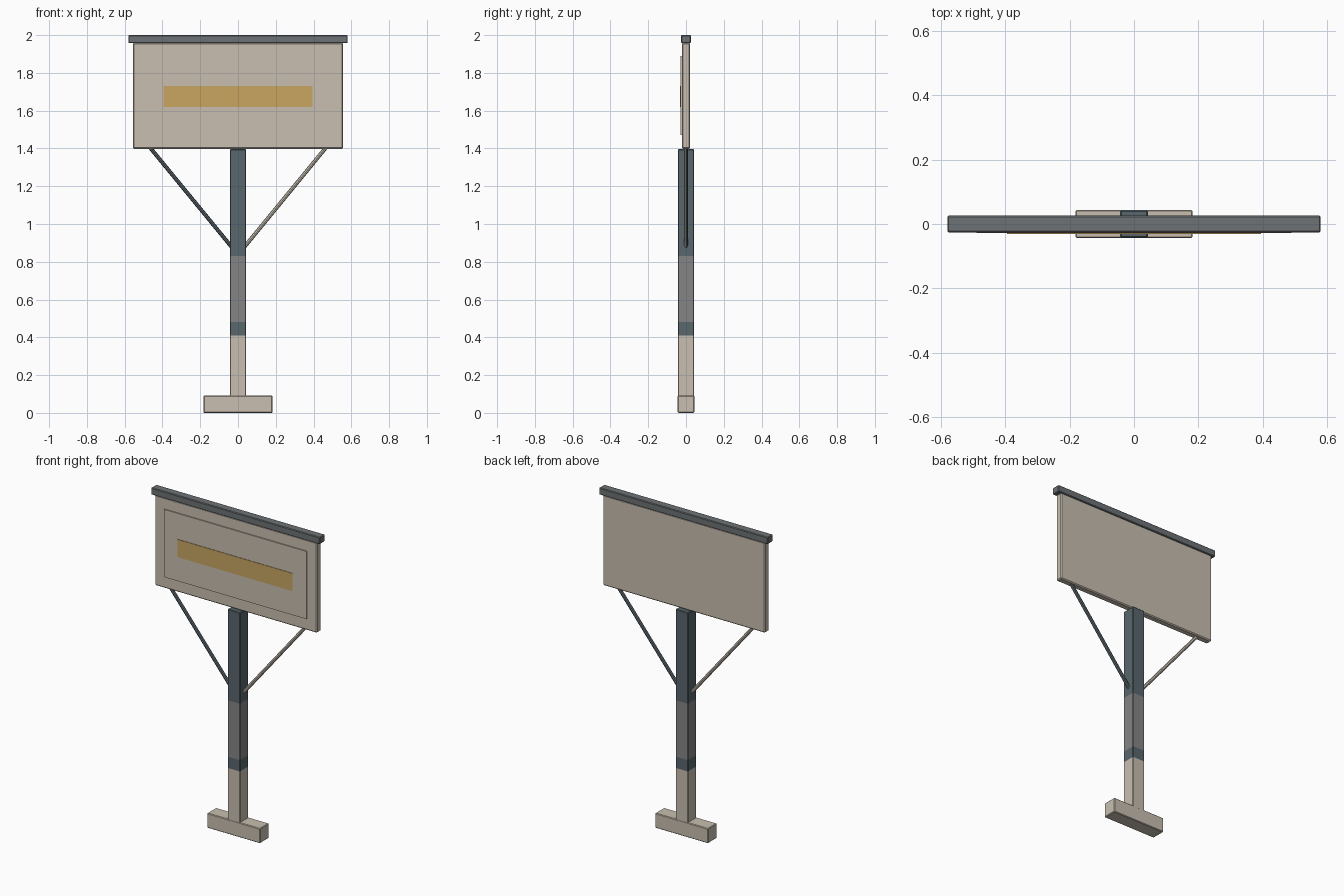
import bpy
import bmesh
from mathutils import Vector

cube = bpy.data.objects.get("Cube")
if cube:
    bpy.data.objects.remove(cube, do_unlink=True)


def make_material(name, rgb):
    mat = bpy.data.materials.new(name)
    mat.use_nodes = True
    mat.diffuse_color = (*rgb, 1)
    bsdf = next(n for n in mat.node_tree.nodes if n.type == 'BSDF_PRINCIPLED')
    bsdf.inputs["Base Color"].default_value = (*rgb, 1)
    return mat


cream = make_material("cream", (0.58, 0.52, 0.44))
slate = make_material("slate", (0.10, 0.135, 0.155))
grey = make_material("grey", (0.235, 0.235, 0.235))
roof_grey = make_material("roof grey", (0.155, 0.17, 0.178))
gold = make_material("gold", (0.58, 0.38, 0.12))


def finish(name, bm, mats):
    bmesh.ops.recalc_face_normals(bm, faces=bm.faces)
    mesh = bpy.data.meshes.new(name)
    bm.to_mesh(mesh)
    bm.free()
    for mat in mats:
        mesh.materials.append(mat)
    obj = bpy.data.objects.new(name, mesh)
    bpy.context.collection.objects.link(obj)
    return obj


def box_mesh(low, high, bevel=0.0):
    low, high = Vector(low), Vector(high)
    bm = bmesh.new()
    bmesh.ops.create_cube(bm, size=1)
    bmesh.ops.scale(bm, vec=high - low, verts=bm.verts)
    bmesh.ops.translate(bm, vec=(low + high) / 2, verts=bm.verts)
    if bevel:
        bmesh.ops.bevel(bm, geom=list(bm.edges), offset=bevel,
                        segments=1, affect='EDGES')
    return bm


def box(name, low, high, mat, bevel=0.0):
    return finish(name, box_mesh(low, high, bevel), [mat])


# Foot
box("foot", (-0.182, -0.044, 0), (0.182, 0.044, 0.092), cream, 0.004)

# Post, cut into painted bands by height
bands = [(0.41, 0), (0.48, 1), (0.83, 2), (2.0, 1)]
bm = box_mesh((-0.043, -0.043, 0.002), (0.043, 0.043, 1.396), 0.004)
for height, _ in bands[:-1]:
    bmesh.ops.bisect_plane(bm, geom=bm.verts[:] + bm.edges[:] + bm.faces[:],
                           plane_co=(0, 0, height), plane_no=(0, 0, 1))
for face in bm.faces:
    z = face.calc_center_median().z
    face.material_index = next(i for top, i in bands if z < top)
finish("post", bm, [cream, slate, grey])

# Sign board with its raised front panel and painted bar
box("sign_board", (-0.557, -0.021, 1.398), (0.557, 0.021, 1.96), cream, 0.006)
box("front_panel", (-0.49, -0.028, 1.47), (0.49, -0.02, 1.89), cream)
box("painted_bar", (-0.395, -0.031, 1.62), (0.395, -0.026, 1.73), gold)

# Cap rail along the top
box("cap_rail", (-0.58, -0.026, 1.957), (0.58, 0.026, 2.0), roof_grey, 0.004)


# Diagonal braces, two-toned front to back
def brace(name, side):
    start = Vector((side * 0.035, 0, 0.88))
    end = Vector((side * 0.47, 0, 1.41))
    axis = end - start
    bm = bmesh.new()
    bmesh.ops.create_cone(bm, cap_ends=True, segments=8, radius1=0.0105,
                          radius2=0.0105, depth=axis.length)
    bmesh.ops.rotate(bm, verts=bm.verts,
                     matrix=axis.to_track_quat('Z', 'Y').to_matrix())
    bmesh.ops.translate(bm, vec=(start + end) / 2, verts=bm.verts)
    for face in bm.faces:
        face.material_index = int(face.calc_center_median().y * side > 0)
    finish(name, bm, [cream, slate])


brace("left_brace", 1)
brace("right_brace", -1)
